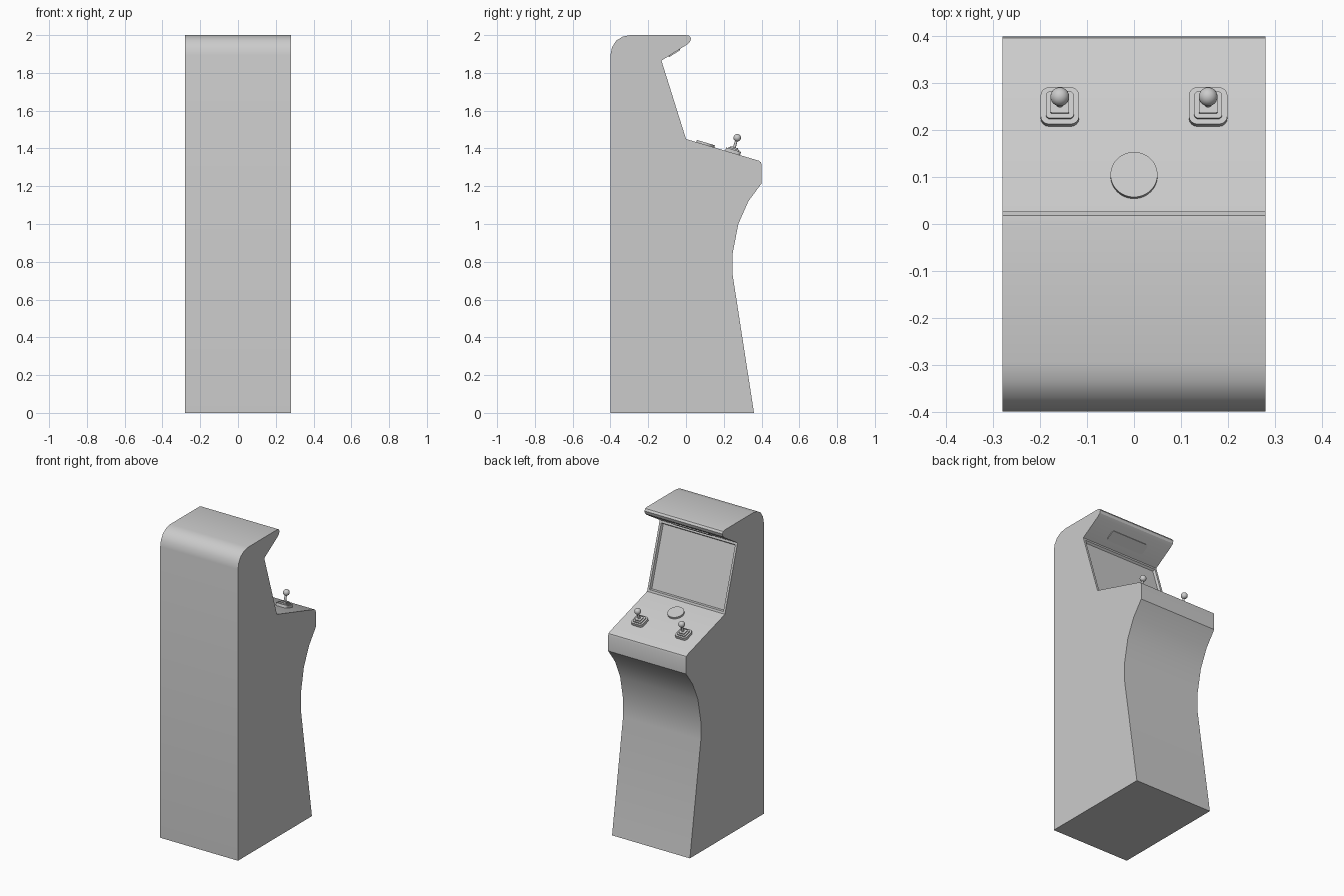
import bpy, bmesh, math
from mathutils import Matrix, Vector

if "Cube" in bpy.data.objects:
    bpy.data.objects.remove(bpy.data.objects["Cube"])

HALF_W = 0.28
PANEL_TILT = -math.atan2(0.117, 0.39)


def finish(name, bm, matrix=Matrix.Identity(4), angle=30):
    bmesh.ops.recalc_face_normals(bm, faces=bm.faces)
    mesh = bpy.data.meshes.new(name)
    bm.to_mesh(mesh)
    bm.free()
    obj = bpy.data.objects.new(name, mesh)
    obj.matrix_world = matrix
    bpy.context.collection.objects.link(obj)
    bpy.ops.object.select_all(action='DESELECT')
    obj.select_set(True)
    bpy.context.view_layer.objects.active = obj
    bpy.ops.object.shade_smooth_by_angle(angle=math.radians(angle))
    return obj


def on_panel(x, y):
    """Frame sitting on the sloped control panel, z along its normal."""
    z = 1.45 + math.tan(PANEL_TILT) * y
    return Matrix.Translation((x, y, z)) @ Matrix.Rotation(PANEL_TILT, 4, 'X')


def rounded_box(bm, sx, sy, z0, z1, radius):
    m = Matrix.Translation((0, 0, (z0 + z1) / 2)) @ Matrix.Diagonal((sx, sy, z1 - z0, 1))
    verts = bmesh.ops.create_cube(bm, size=1, matrix=m)['verts']
    edges = {e for v in verts for e in v.link_edges
             if abs(e.verts[0].co.z - e.verts[1].co.z) > 1e-5}
    bmesh.ops.bevel(bm, geom=list(edges), offset=radius, offset_type='OFFSET',
                    segments=4, profile=0.5, affect='EDGES')


def cone(bm, r1, r2, z0, z1, segments):
    bmesh.ops.create_cone(bm, cap_ends=True, segments=segments, radius1=r1, radius2=r2,
                          depth=z1 - z0, matrix=Matrix.Translation((0, 0, (z0 + z1) / 2)))


# Cabinet: side profile (y, z) extruded across the width
profile = [
    (-0.40, 0), (0.36, 0), (0.247, 0.73), (0.246, 0.84), (0.277, 1.0), (0.33, 1.12),
    (0.40, 1.215), (0.40, 1.315), (0.396, 1.327), (0.385, 1.335),
    (0.0, 1.45), (-0.13, 1.865), (0.005, 1.95), (0.022, 1.966), (0.027, 1.983),
    (0.018, 1.996), (0.0, 2.0), (-0.295, 2.0), (-0.335, 1.992), (-0.37, 1.97),
    (-0.392, 1.935), (-0.40, 1.895)]
bm = bmesh.new()
side = bm.faces.new([bm.verts.new((-HALF_W, y, z)) for y, z in profile])
ext = bmesh.ops.extrude_face_region(bm, geom=[side], use_keep_orig=True)
moved = [g for g in ext['geom'] if isinstance(g, bmesh.types.BMVert)]
bmesh.ops.translate(bm, verts=moved, vec=(2 * HALF_W, 0, 0))
bmesh.ops.recalc_face_normals(bm, faces=bm.faces)

# Screen: border, then a recessed display
centre = Vector((0, -0.065, 1.6575))
screen = min(bm.faces, key=lambda f: (f.calc_center_median() - centre).length)
bmesh.ops.inset_individual(bm, faces=[screen], thickness=0.02)
bmesh.ops.inset_individual(bm, faces=[screen], thickness=0.008, depth=-0.015)
finish("cabinet", bm)

# Blank raised plate under the hood
bm = bmesh.new()
rounded_box(bm, 0.27, 0.07, -0.004, 0.006, 0.015)
slope = math.atan2(0.085, 0.135)
finish("marquee_plate", bm, Matrix.Translation((0, -0.0625, 1.9075))
       @ Matrix.Rotation(slope + math.pi, 4, 'X'))

# Round centre button
bm = bmesh.new()
cone(bm, 0.05, 0.05, -0.004, 0.012, 48)
finish("centre_button", bm, on_panel(0, 0.102))

# Joysticks: stepped base, stick and ball
for label, x in (("left", -0.158), ("right", 0.158)):
    bm = bmesh.new()
    rounded_box(bm, 0.082, 0.082, -0.004, 0.018, 0.018)
    rounded_box(bm, 0.060, 0.060, 0.016, 0.025, 0.010)
    rounded_box(bm, 0.040, 0.040, 0.023, 0.032, 0.003)
    cone(bm, 0.008, 0.006, 0.03, 0.075, 16)
    bmesh.ops.create_uvsphere(bm, u_segments=24, v_segments=16, radius=0.02,
                              matrix=Matrix.Translation((0, 0, 0.084)))
    finish(label + "_joystick", bm, on_panel(x, 0.247))
